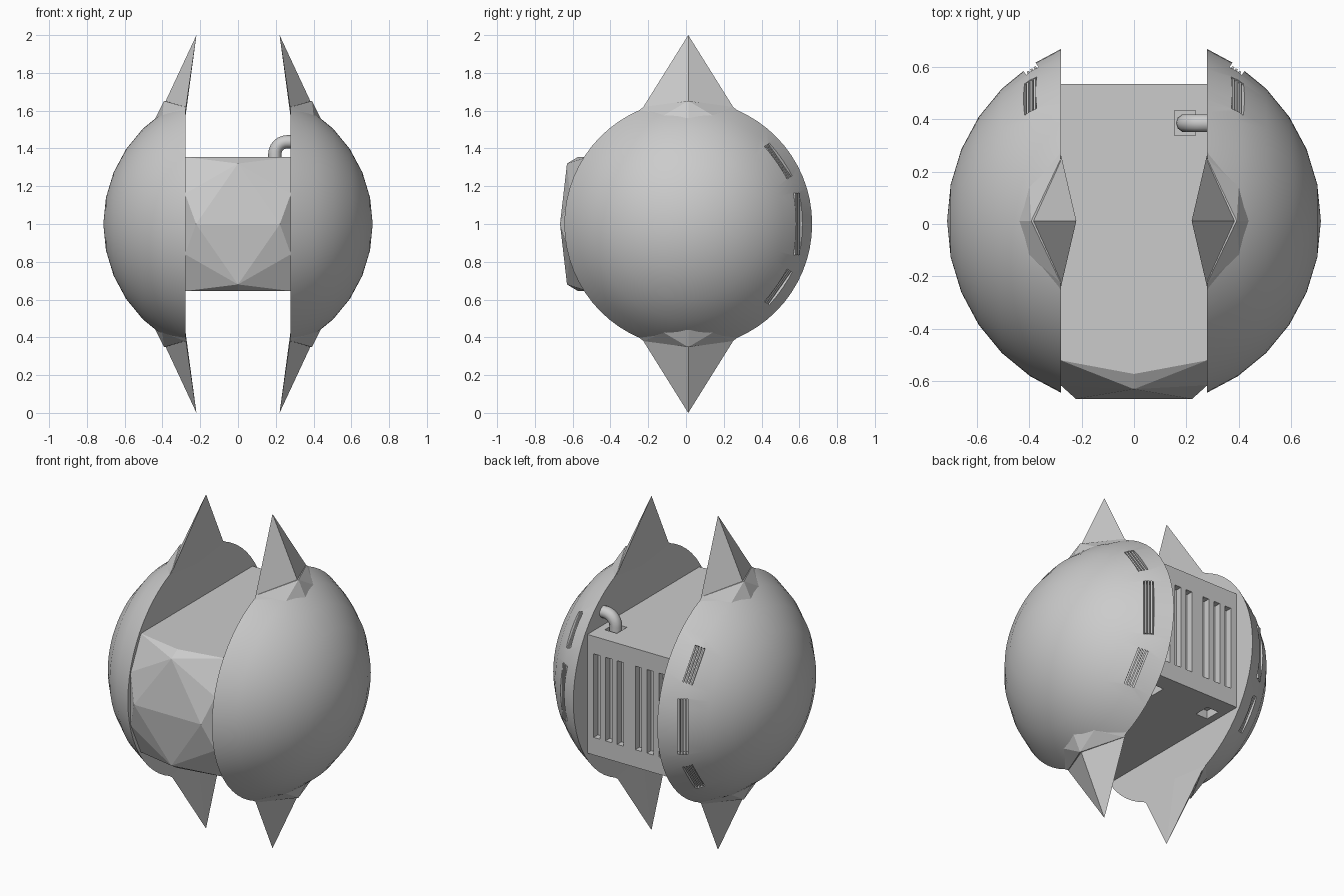
import bpy, bmesh, math
from mathutils import Matrix, Vector

if "Cube" in bpy.data.objects:
    bpy.data.objects.remove(bpy.data.objects["Cube"])

SIDE = (0, 0.012, 1)   # centre of the shells and spikes
BODY = (0, 0, 1)       # centre of the core block


def make(name, bm, loc, mirror=None):
    bmesh.ops.recalc_face_normals(bm, faces=bm.faces)
    me = bpy.data.meshes.new(name)
    bm.to_mesh(me)
    bm.free()
    ob = bpy.data.objects.new(name, me)
    ob.location = loc
    bpy.context.collection.objects.link(ob)
    if mirror:
        m = ob.modifiers.new("mirror", 'MIRROR')
        m.use_axis = mirror
        m.use_mirror_merge = False
    return ob


def hull(name, pts, loc, mirror=None):
    bm = bmesh.new()
    for p in pts:
        bm.verts.new(p)
    r = bmesh.ops.convex_hull(bm, input=bm.verts)
    junk = list({v for v in r["geom_interior"] + r["geom_unused"] if isinstance(v, bmesh.types.BMVert)})
    if junk:
        bmesh.ops.delete(bm, geom=junk, context='VERTS')
    bmesh.ops.dissolve_limit(bm, angle_limit=0.01, verts=bm.verts, edges=bm.edges)
    return make(name, bm, loc, mirror)


def add_box(bm, size, mat):
    bmesh.ops.create_cube(bm, size=1, matrix=mat @ Matrix.Diagonal((*size, 1)))


def activate(ob):
    bpy.ops.object.select_all(action='DESELECT')
    ob.select_set(True)
    bpy.context.view_layer.objects.active = ob


def cut(ob, cutter):
    m = ob.modifiers.new("cut", 'BOOLEAN')
    m.object, m.operation, m.solver = cutter, 'DIFFERENCE', 'EXACT'
    bpy.context.view_layer.update()
    activate(ob)
    bpy.ops.object.modifier_move_to_index(modifier=m.name, index=0)
    bpy.ops.object.modifier_apply(modifier=m.name)
    bpy.data.objects.remove(cutter)


def pair(x, y, z):
    return [(s * x, y, t * z) for s in (1, -1) for t in (1, -1)]


# core block with a faceted front window
core = hull("core_block",
            pair(.28, .535, .355) + pair(.28, -.52, .355) + pair(.28, -.615, .16)
            + [(0, -.572, s * .355) for s in (1, -1)]
            + [(0, -.63, s * .32) for s in (1, -1)]
            + [(s * .222, -.667, 0) for s in (1, -1)], BODY)

# back grille slots and square sockets
bm = bmesh.new()
for s in (1, -1):
    for x in (.06, .137, .216):
        add_box(bm, (.042, .08, .5), Matrix.Translation((s * x, .535, 0)))
    add_box(bm, (.08, .095, .1), Matrix.Translation((s * .195, .385, -.355)))
add_box(bm, (.08, .095, .1), Matrix.Translation((.195, .385, .355)))
cut(core, make("core_cutter", bm, BODY))

# bent pipe from the top socket into the right shell
path = [(.195, 1.29), (.195, 1.37)]
path += [(.26 - .065 * math.cos(a), 1.37 + .065 * math.sin(a))
         for a in (math.radians(d) for d in (15, 30, 45, 60, 75, 90))] + [(.32, 1.435)]
cu = bpy.data.curves.new("pipe", 'CURVE')
cu.dimensions = '3D'
cu.bevel_depth = .035
cu.bevel_resolution = 3
cu.use_fill_caps = True
sp = cu.splines.new('POLY')
sp.points.add(len(path) - 1)
for p, (x, z) in zip(sp.points, path):
    p.co = (x, .385, z, 1)
sp.use_smooth = True
pipe = bpy.data.objects.new("pipe", cu)
bpy.context.collection.objects.link(pipe)

# side shell: sphere cap with a flat inner face
bm = bmesh.new()
bmesh.ops.create_uvsphere(bm, u_segments=64, v_segments=16, radius=.713,
                          matrix=Matrix.Rotation(math.pi / 2, 4, 'Y'))
r = bmesh.ops.bisect_plane(bm, geom=bm.verts[:] + bm.edges[:] + bm.faces[:],
                           plane_co=(.278, 0, 0), plane_no=(1, 0, 0), clear_inner=True)
bmesh.ops.contextual_create(bm, geom=[e for e in r["geom_cut"] if isinstance(e, bmesh.types.BMEdge)])
shell = make("side_shell", bm, SIDE, (True, False, False))

# three louvred vents along the back of each shell
cutter, slats = bmesh.new(), bmesh.new()
for ang, length in ((-35, .21), (0, .33), (35, .21)):
    tilt = math.atan2(.40, .59)
    frame = (Matrix.Rotation(math.radians(ang), 4, 'X')
             @ Matrix.Rotation(-tilt, 4, 'Z') @ Matrix.Translation((0, .70, 0)))
    add_box(cutter, (.056, .09, length), frame)
    for i in (-1, 0, 1):
        add_box(slats, (.009, .05, length),
                frame @ Matrix.Translation((i * .016, -.025, 0)))
cut(shell, make("vent_cutter", cutter, SIDE))
make("vent_slats", slats, SIDE, (True, False, False))
activate(shell)
bpy.ops.object.shade_smooth_by_angle(angle=math.radians(30))

# spike mounts and spikes, top and bottom of both shells
hull("spike_mount",
     [(.278, s * .285, .585) for s in (1, -1)] + [(.28, s * .235, .62) for s in (1, -1)]
     + [(.40, s * .13, .575) for s in (1, -1)]
     + [(.392, 0, .652), (.437, 0, .56), (.278, 0, .56), (.285, 0, .63)],
     SIDE, (True, False, True))
hull("spike",
     [(.22, 0, 1), (.278, .25, .60), (.278, -.25, .60), (.388, 0, .64), (.278, 0, .57)],
     SIDE, (True, False, True))
